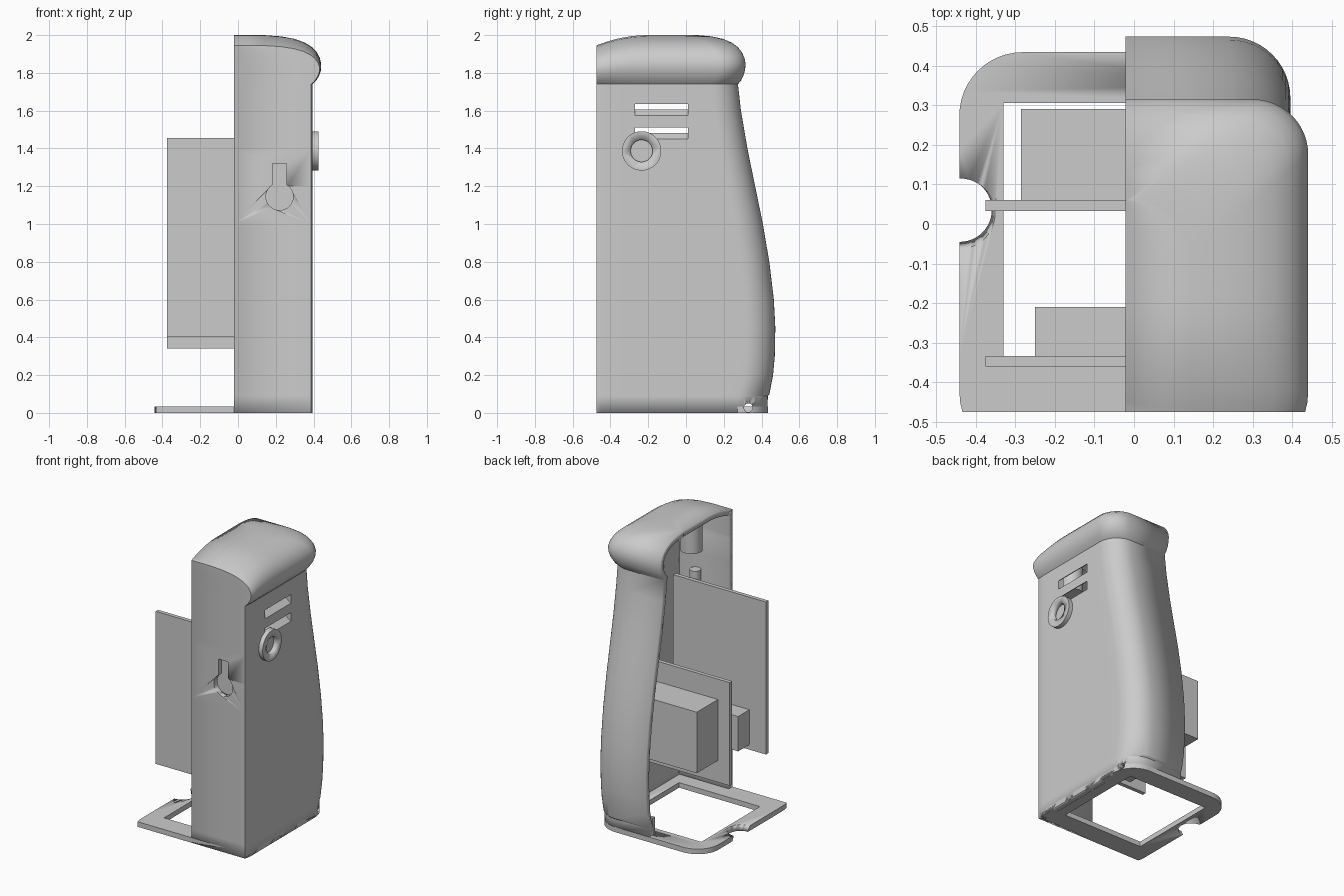
import bpy, bmesh, math
from mathutils import Vector, Matrix

old = bpy.data.objects.get("Cube")
if old:
    bpy.data.objects.remove(old, do_unlink=True)

grey = bpy.data.materials.new("plain grey")
grey.use_nodes = True
GREY = (0.6, 0.6, 0.6, 1)
grey.diffuse_color = GREY
grey.node_tree.nodes["Principled BSDF"].inputs["Base Color"].default_value = GREY

MID = -0.022     # symmetry plane, where the housing is cut open
FRONT = -0.475
SIDE = 0.395


def finish(name, bm, smooth=False):
    bmesh.ops.recalc_face_normals(bm, faces=bm.faces)
    mesh = bpy.data.meshes.new(name)
    bm.to_mesh(mesh)
    bm.free()
    mesh.materials.append(grey)
    ob = bpy.data.objects.new(name, mesh)
    bpy.context.collection.objects.link(ob)
    if smooth:
        bpy.ops.object.select_all(action='DESELECT')
        ob.select_set(True)
        bpy.context.view_layer.objects.active = ob
        bpy.ops.object.shade_smooth_by_angle(angle=math.radians(30))
    return ob


def box(name, x, y, z):
    bm = bmesh.new()
    bmesh.ops.create_cube(bm, size=1)
    for v in bm.verts:
        v.co = Vector([(a + b) / 2 + c * (b - a) for (a, b), c in zip((x, y, z), v.co)])
    return finish(name, bm)


def rod(name, centre, radius, length, axis='Z', top_radius=None, smooth=True):
    turn = {'X': Matrix.Rotation(math.pi / 2, 4, 'Y'),
            'Y': Matrix.Rotation(math.pi / 2, 4, 'X'), 'Z': Matrix()}[axis]
    bm = bmesh.new()
    bmesh.ops.create_cone(bm, cap_ends=True, segments=48, radius1=radius,
                          radius2=top_radius or radius, depth=length,
                          matrix=Matrix.Translation(centre) @ turn)
    return finish(name, bm, smooth)


def cut(target, *cutters):
    for c in cutters:
        c.hide_render = True
        c.hide_set(True)
        c.display_type = 'WIRE'
        mod = target.modifiers.new("cut " + c.name, 'BOOLEAN')
        mod.operation = 'DIFFERENCE'
        mod.solver = 'EXACT'
        mod.object = c


def half_outline(side, back, radius):
    """Front centre, round the side, to back centre."""
    pts = [(MID, FRONT), (side - 0.008, FRONT), (side - 0.002, -0.45), (side, -0.42)]
    end = back - radius
    pts += [(side, -0.42 + (end + 0.42) * i / 8) for i in range(1, 8)]
    for i in range(13):
        a = math.pi / 2 * i / 12
        pts.append((side - radius + radius * math.cos(a), end + radius * math.sin(a)))
    return pts + [(MID, back)]


# Housing: lower body levels (height, back), then cap levels (height, inset)
body = [(0, .432), (.09, .433), (.1, .442), (.2, .461), (.3, .47), (.45, .473),
        (.6, .465), (.8, .441), (1, .407), (1.2, .366), (1.4, .325), (1.6, .291), (1.74, .275)]
cap = [(1.76, .027), (1.79, .011), (1.82, .002), (1.85, 0), (1.88, .007), (1.91, .023),
       (1.935, .046), (1.96, .085), (1.98, .14), (1.993, .21), (2, .3)]
levels = [(z, half_outline(SIDE, b, .16 - .02 * z / 1.74)) for z, b in body]
levels += [(z, half_outline(.44 - d, .315 - d * .85, .14)) for z, d in cap]
levels.append((2, [(MID, y) for x, y in levels[-1][1]]))

bm = bmesh.new()
rows = []
for z, pts in levels:
    row = []
    for x, y in pts:
        # the cap slopes down toward the front
        drop = .055 * (max(0, -.2 - y) / .275) ** 2 * max(0, z - 1.74) / .26
        row.append(bm.verts.new((x, y, z - drop)))
    rows.append(row)
for low, high in zip(rows, rows[1:]):
    for i in range(len(low) - 1):
        bm.faces.new((low[i], low[i + 1], high[i + 1], high[i]))
bmesh.ops.remove_doubles(bm, verts=bm.verts, dist=1e-5)
bmesh.ops.dissolve_degenerate(bm, edges=bm.edges, dist=1e-5)
housing = finish("housing", bm, True)
# make sure normals point outward before thickening inward
front_face = min(housing.data.polygons, key=lambda p: p.center.y)
if front_face.normal.y > 0:
    housing.data.flip_normals()
wall = housing.modifiers.new("wall", 'SOLIDIFY')
wall.thickness = .04
wall.offset = -1
wall.use_even_offset = True

# Keyhole in the front wall
cut(housing,
    rod("keyhole_round_cutter", (.22, FRONT, 1.145), .072, .16, 'Y'),
    box("keyhole_slot_cutter", (.183, .257), (FRONT - .08, FRONT + .08), (1.16, 1.32)))

# Slanted vents in the side wall
for n, z in enumerate((1.575, 1.45)):
    vent = box(f"vent_cutter_{n + 1}", (.3, .47), (-.27, .01), (z, z + .06))
    for v in vent.data.vertices:
        v.co.z += (SIDE - v.co.x) * .8
    cut(housing, vent)

# Base plate with rounded back corners, window and side notch
half = [(x - MID, y) for x, y in half_outline(SIDE, .434, .16)]
outline = [(MID + x, y) for x, y in half] + [(MID - x * 1.005, y) for x, y in reversed(half[1:-1])]
bm = bmesh.new()
plate = bm.faces.new([bm.verts.new((x, y, 0)) for x, y in outline])
up = bmesh.ops.extrude_face_region(bm, geom=[plate])
bmesh.ops.translate(bm, vec=(0, 0, .035),
                    verts=[g for g in up["geom"] if isinstance(g, bmesh.types.BMVert)])
bmesh.ops.dissolve_degenerate(bm, edges=bm.edges, dist=1e-5)
base = finish("base_plate", bm, True)
notch = rod("notch_cutter", (-.44, .037, .0175), .08, .036, 'Z', .09)
for v in notch.data.vertices:
    if v.co.z > .0175:
        v.co.y -= .012
    v.co.z = .0175 + (v.co.z - .0175) * 1.2
screw = rod("screw_hole_cutter", (.37, .33, .027), .023, .12, 'X')
cut(base, box("window_cutter", (-.33, .286), (-.333, .305), (-.1, .1)), notch, screw)
cut(housing, screw)

# Circuit boards and the blocks mounted on them
box("front_board", (-.375, .331), (-.36, -.333), (.405, 1.455))
box("front_board_block", (-.25, .206), (-.333, -.21), (.44, .68))
box("rear_board", (-.375, .331), (.033, .06), (.34, 1.05))
box("rear_board_block", (-.285, .241), (.06, .29), (.49, .91))

# Ring on the side wall
ring = rod("side_ring", (.405, -.235, 1.387), .104, .04, 'X')
cut(ring, rod("ring_hole_cutter", (.405, -.235, 1.387), .058, .2, 'X'))

# Inner fittings
rod("upper_post", (.21, -.36, 1.75), .07, .2)
rod("lower_post", (.21, -.4, 1.42), .035, .16)
box("base_clip", (MID, .03), (.37, .395), (.03, .15))
